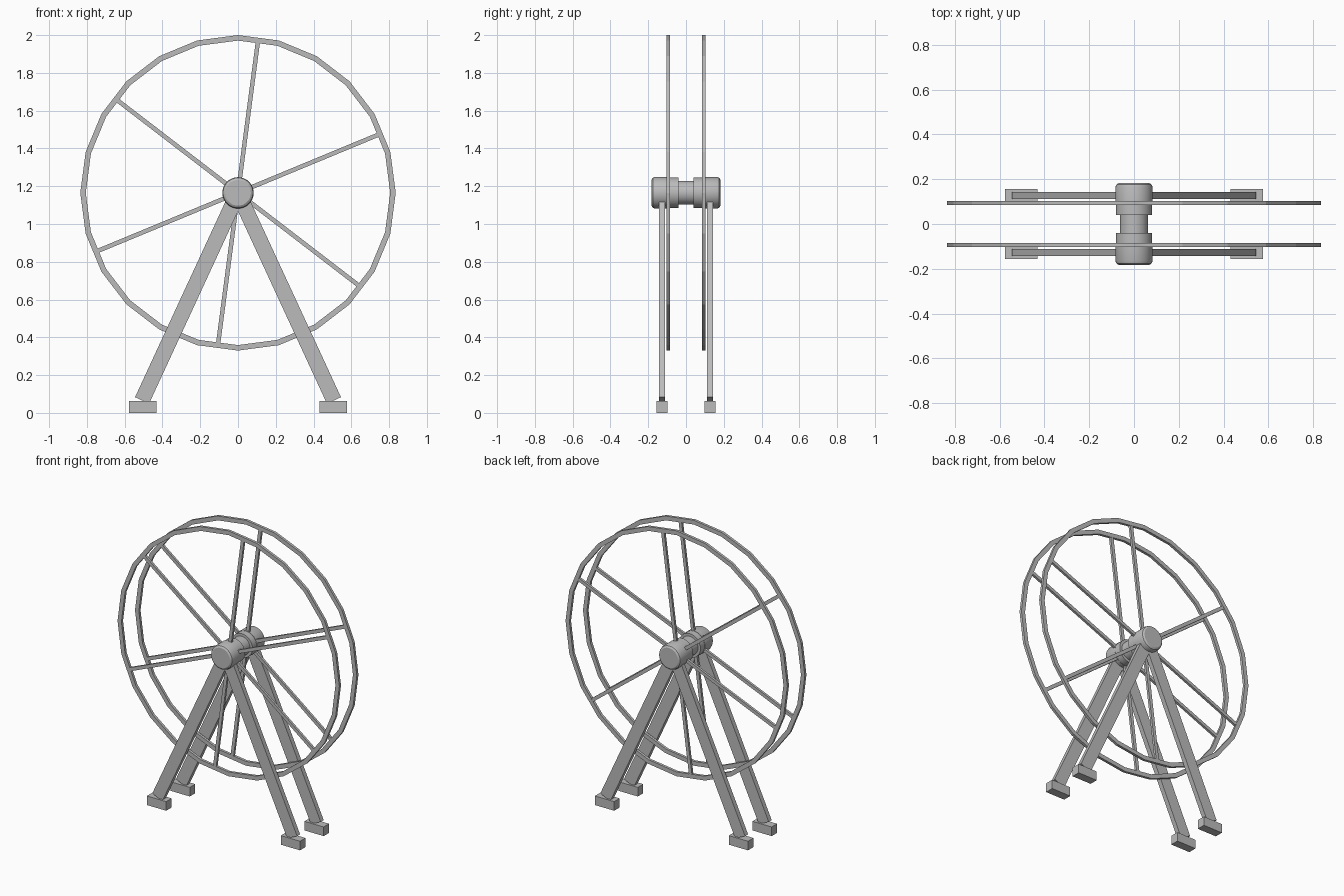
import bpy, bmesh, math
from mathutils import Matrix, Vector

if "Cube" in bpy.data.objects:
    bpy.data.objects.remove(bpy.data.objects["Cube"])

HUB_Z = 1.165
grey = bpy.data.materials.new("grey metal")
grey.diffuse_color = (0.5, 0.5, 0.5, 1)
grey.use_nodes = True
grey.node_tree.nodes["Principled BSDF"].inputs["Base Color"].default_value = grey.diffuse_color


def finish(name, bm, smooth=False):
    bmesh.ops.recalc_face_normals(bm, faces=bm.faces)
    mesh = bpy.data.meshes.new(name)
    bm.to_mesh(mesh)
    bm.free()
    mesh.materials.append(grey)
    ob = bpy.data.objects.new(name, mesh)
    bpy.context.collection.objects.link(ob)
    if smooth:
        bpy.context.view_layer.objects.active = ob
        ob.select_set(True)
        bpy.ops.object.shade_smooth_by_angle(angle=math.radians(30))
        ob.select_set(False)
    return ob


def lathe(name, profile, segments, closed=False, smooth=False):
    """Revolve (radius, y) points about the hub axis."""
    bm = bmesh.new()
    rings = []
    for r, y in profile:
        rings.append([bm.verts.new((r * math.sin(math.tau * i / segments), y,
                                    HUB_Z + r * math.cos(math.tau * i / segments)))
                      for i in range(segments)])
    pairs = list(zip(rings, rings[1:]))
    if closed:
        pairs.append((rings[-1], rings[0]))
    else:
        bm.faces.new(rings[0])
        bm.faces.new(rings[-1])
    for a, b in pairs:
        for i in range(segments):
            j = (i + 1) % segments
            bm.faces.new((a[i], a[j], b[j], b[i]))
    return finish(name, bm, smooth)


def bar(name, start, end, width, depth):
    """Straight rectangular bar between two points in an xz plane."""
    a, b = Vector(start), Vector(end)
    d = b - a
    bm = bmesh.new()
    bmesh.ops.create_cube(bm, size=1, matrix=Matrix.Translation((a + b) / 2)
                          @ Matrix.Rotation(math.atan2(d.x, d.z), 4, 'Y')
                          @ Matrix.Diagonal((width, depth, d.length, 1)))
    return finish(name, bm)


# Central axle
lathe("axle", [(0.063, -0.06), (0.063, 0.06)], 32, smooth=True)

for s, side in ((-1, "front"), (1, "back")):
    # Hub: inner collar and bevelled end cap
    lathe(side + "_collar", [(0.081, s * 0.04), (0.081, s * 0.105)], 32, smooth=True)
    lathe(side + "_hub_cap", [(0.083, s * 0.085), (0.083, s * 0.165),
                              (0.079, s * 0.176), (0.068, s * 0.183)], 32, smooth=True)

    # Wheel rim
    y = s * 0.094
    lathe(side + "_rim", [(0.835, y - 0.009), (0.835, y + 0.009),
                          (0.806, y + 0.009), (0.806, y - 0.009)], 24, closed=True)

    # Spokes
    for k in range(6):
        a = math.radians(22.5 + 60 * k)
        c, n = math.cos(a), math.sin(a)
        bar(f"{side}_spoke_{k + 1}", (0.05 * c, y, HUB_Z + 0.05 * n),
            (0.808 * c, y, HUB_Z + 0.808 * n), 0.023, 0.016)

    # Legs and feet
    ly = s * 0.127
    for m, lr in ((-1, "left"), (1, "right")):
        bar(f"{side}_{lr}_leg", (m * 0.508, ly, 0.066), (0, ly, HUB_Z), 0.082, 0.032)
        bar(f"{side}_{lr}_foot", (m * 0.504, ly, 0), (m * 0.504, ly, 0.062), 0.145, 0.058)
